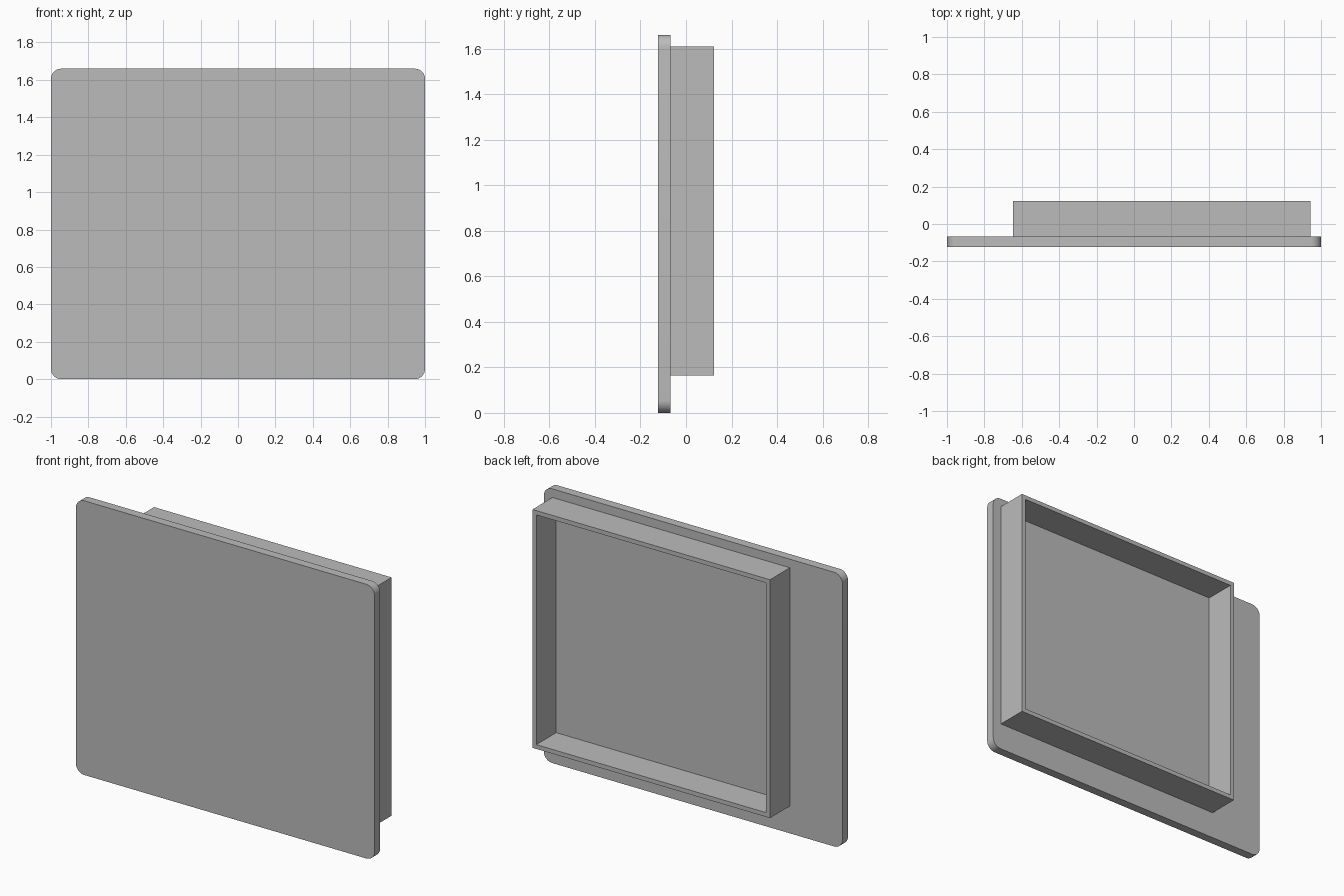
import bpy
import bmesh
from math import sin, cos, pi, radians

cube = bpy.data.objects.get("Cube")
if cube:
    bpy.data.objects.remove(cube, do_unlink=True)

GREY = (0.5, 0.5, 0.5, 1.0)
grey = bpy.data.materials.new("plain_grey")
grey.use_nodes = True
grey.diffuse_color = GREY
grey.node_tree.nodes["Principled BSDF"].inputs["Base Color"].default_value = GREY


def make_object(name, bm):
    bmesh.ops.recalc_face_normals(bm, faces=bm.faces)
    mesh = bpy.data.meshes.new(name)
    bm.to_mesh(mesh)
    bm.free()
    mesh.materials.append(grey)
    obj = bpy.data.objects.new(name, mesh)
    bpy.context.collection.objects.link(obj)
    return obj


def rounded_rect(x0, x1, z0, z1, r, steps=8):
    """Outline of a rectangle with round corners, anticlockwise."""
    centres = [(x1 - r, z1 - r), (x0 + r, z1 - r), (x0 + r, z0 + r), (x1 - r, z0 + r)]
    return [(cx + r * cos((k + i / steps) * pi / 2), cz + r * sin((k + i / steps) * pi / 2))
            for k, (cx, cz) in enumerate(centres) for i in range(steps + 1)]


FRONT, MIDDLE, BACK = -0.122, -0.068, 0.122

# Front plate with rounded corners
bm = bmesh.new()
face = bm.faces.new([bm.verts.new((x, FRONT, z))
                     for x, z in rounded_rect(-1, 1, 0, 1.66, 0.055)])
side = bmesh.ops.extrude_face_region(bm, geom=[face])["geom"]
bmesh.ops.translate(bm, vec=(0, MIDDLE - FRONT, 0),
                    verts=[v for v in side if isinstance(v, bmesh.types.BMVert)])
plate = make_object("front_plate", bm)
bpy.ops.object.select_all(action="DESELECT")
plate.select_set(True)
bpy.context.view_layer.objects.active = plate
bpy.ops.object.shade_smooth_by_angle(angle=radians(30))

# Thin rectangular rim standing off the back of the plate
WALL = 0.026
X0, X1, Z0, Z1 = -0.648, 0.943, 0.165, 1.608
bm = bmesh.new()
loops = []
for inset in (0, WALL):
    for y in (MIDDLE, BACK):
        loops.append([bm.verts.new((x, y, z)) for x, z in (
            (X0 + inset, Z0 + inset), (X1 - inset, Z0 + inset),
            (X1 - inset, Z1 - inset), (X0 + inset, Z1 - inset))])
outer_front, outer_back, inner_front, inner_back = loops
ring = [outer_front, outer_back, inner_back, inner_front]
for a, b in zip(ring, ring[1:] + ring[:1]):
    for i in range(4):
        j = (i + 1) % 4
        bm.faces.new((a[i], a[j], b[j], b[i]))
make_object("back_rim", bm)
